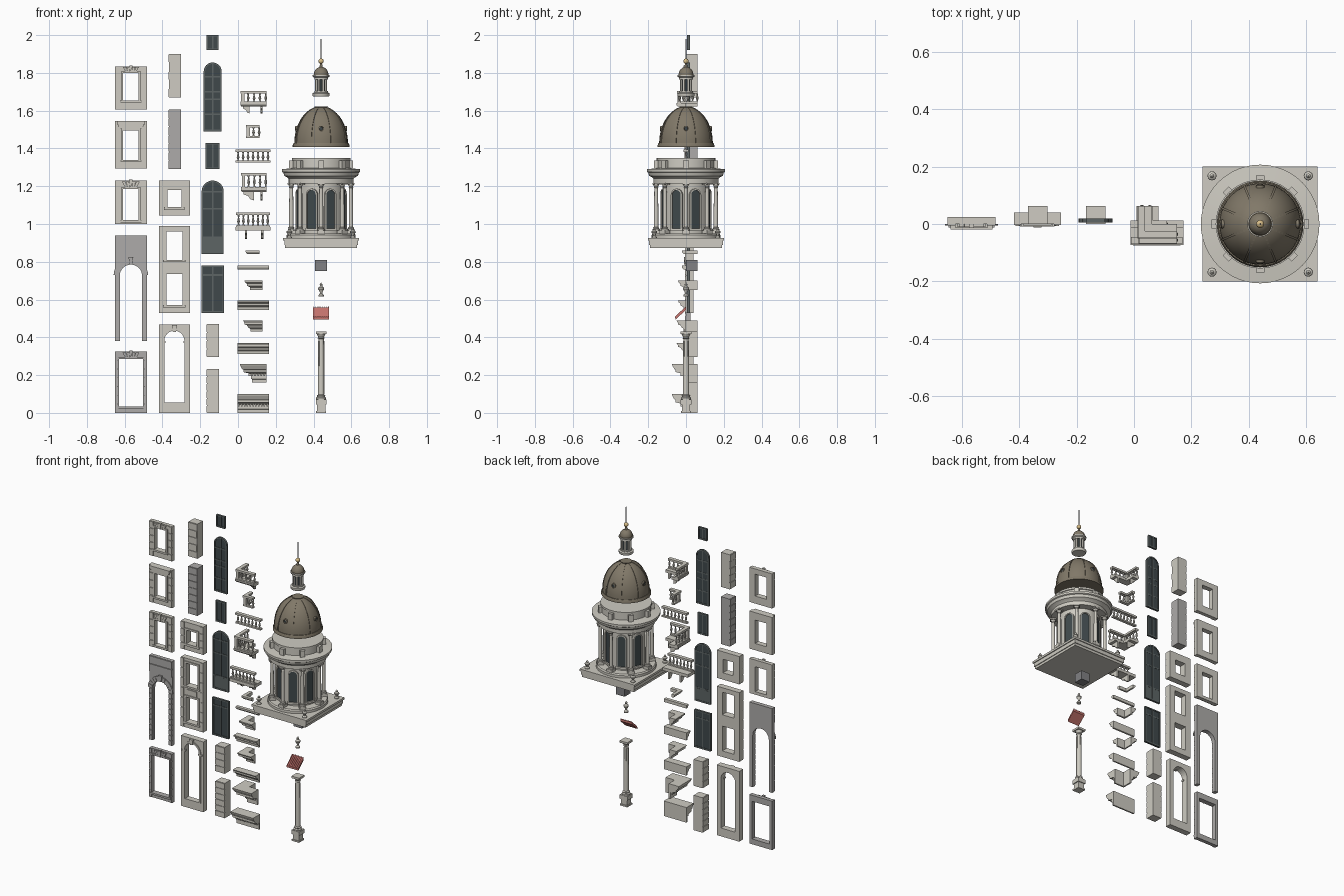
import bpy, bmesh, math
from mathutils import Matrix, Vector
from math import pi, sin, cos, radians

if "Cube" in bpy.data.objects:
    bpy.data.objects.remove(bpy.data.objects["Cube"])

COL = {'stone': (.62, .60, .54), 'grey': (.42, .41, .40), 'glass': (.05, .065, .07), 'frame': (.11, .13, .13),
       'bronze': (.22, .19, .14), 'red': (.58, .18, .16), 'gold': (.70, .52, .25), 'slate': (.22, .22, .23)}
MATS = {}
for k, c in COL.items():
    MATS[k] = bpy.data.materials.new(k)
    MATS[k].diffuse_color = (*c, 1)
KEYS = list(COL)
I4 = Matrix.Identity(4)

def face(bm, vs, mat, smooth=False):
    f = bm.faces.new(vs)
    f.material_index = KEYS.index(mat)
    f.smooth = smooth

def loft(bm, rings, mat, closed=False, smooth=False):
    vr = [[bm.verts.new(p) for p in r] for r in rings]
    n = len(vr[0])
    for a, b in zip(vr, vr[1:]):
        for i in range(n):
            j = (i + 1) % n
            face(bm, (a[i], a[j], b[j], b[i]), mat, smooth)
    face(bm, vr[0], mat)
    face(bm, vr[-1], mat)

def prism(bm, pts, y0, y1, mat='stone', M=I4):
    loft(bm, [[M @ Vector((x, y, z)) for x, z in pts] for y in (y0, y1)], mat)

def box(bm, x0, x1, y0, y1, z0, z1, mat='stone', M=I4):
    prism(bm, [(x0, z0), (x1, z0), (x1, z1), (x0, z1)], y0, y1, mat, M)

def lathe(bm, prof, M=I4, n=32, mat='stone'):
    loft(bm, [[M @ Vector((r * cos(2 * pi * i / n), r * sin(2 * pi * i / n), z)) for i in range(n)]
              for r, z in prof], mat, smooth=True)

def at(x, y, z, a=0):
    return Matrix.Translation((x, y, z)) @ Matrix.Rotation(radians(a), 4, 'Z')

def finish(name, bm):
    bmesh.ops.recalc_face_normals(bm, faces=bm.faces)
    for e in bm.edges:
        e.smooth = e.is_manifold and e.calc_face_angle(0) < radians(35)
    me = bpy.data.meshes.new(name)
    bm.to_mesh(me)
    bm.free()
    for k in KEYS:
        me.materials.append(MATS[k])
    bpy.context.collection.objects.link(bpy.data.objects.new(name, me))

def opening(cx, w, z0, z1, arch):
    h = w / 2
    if not arch:
        return [(cx - h, z0), (cx - h, z1), (cx + h, z1), (cx + h, z0)]
    return [(cx - h, z0)] + [(cx - h * cos(pi * i / 16), z1 - h + h * sin(pi * i / 16)) for i in range(17)] + [(cx + h, z0)]

def surround(bm, cx, w, z0, z1, t, y0, y1, arch=False, mat='stone'):
    prism(bm, opening(cx, w + 2 * t, z0, z1 + t, arch) + opening(cx, w, z0, z1, arch)[::-1], y0, y1, mat)

def panel(bm, cx, W, z0, z1, w, o0, o1, d, arch=False, mat='stone'):
    prism(bm, opening(cx, W, o0, z1, False) + opening(cx, w, o0, o1, arch)[::-1], 0, d, mat)
    if o0 > z0:
        box(bm, cx - W / 2, cx + W / 2, 0, d, z0, o0, mat)

def courses(bm, x0, x1, z0, z1, n, y0, y1, mat='stone', gap=.004, inset=0):
    h = (z1 - z0) / n
    for i in range(n):
        e = inset * (i % 2)
        box(bm, x0 + e, x1 - e, y0, y1, z0 + i * h + gap / 2, z0 + (i + 1) * h - gap / 2, mat)

def fan(bm, cx, zc, r0, r1, spread, n, y0, y1, mat='stone', flat=False):
    for i in range(n):
        a, b = [radians(-spread + 2 * spread * (i + q) / n) for q in (.04, .96)]
        k = 1.1 if i == n // 2 else 1
        P = lambda r, t: (cx + r * (math.tan(t) if flat else sin(t)), zc + r * (1 if flat else cos(t)))
        prism(bm, [P(r0, a), P(r1 * k, a), P(r1 * k, b), P(r0, b)], y0 - .004 * (k > 1), y1, mat)

# Column A: rusticated window bays
A, W = -.567, .168
for name, z0, z1, w, o0, o1, arch, mat, n in (
        ('ground_window_bay', 0, .325, .128, .035, .285, 0, 'grey', 7),
        ('tall_arch_bay', .38, .94, .118, .38, .785, 1, 'grey', 10),
        ('keystone_window_bay', 1.0, 1.23, .082, 1.02, 1.185, 0, 'stone', 5),
        ('cornice_window_bay', 1.295, 1.545, .082, 1.34, 1.495, 0, 'stone', 5),
        ('upper_window_bay', 1.605, 1.835, .082, 1.655, 1.80, 0, 'stone', 5)):
    bm = bmesh.new()
    panel(bm, A, W, z0, z1, w, o0, o1, .025, arch, mat)
    top = o1 - w / 2 if arch else z1
    for s in (-1, 1):
        xs = sorted((A + s * W / 2, A + s * (w / 2 + .002 + (.012 if w < .1 else 0))))
        courses(bm, *xs, z0, top, n, -.006, 0, mat)
    if arch:
        fan(bm, A, top, .061, .092, 88, 11, -.006, 0, mat)
        courses(bm, A - W / 2, A + W / 2, .835, .94, 2, -.006, 0, mat)
    else:
        surround(bm, A, w, o0, o1, .01, -.008, .002, False, mat)
        if z0 != 1.295:
            fan(bm, A, o1 - .05, .052, .05 + (z1 - o1) * .9, 28, 5, -.01, 0, mat, True)
        box(bm, A - w / 2 - .016, A + w / 2 + .016, -.012, .02, o0 - .012, o0, mat)
    if z0 == 1.295:
        for k, (za, zb) in enumerate(((1.505, 1.515), (1.515, 1.527), (1.527, 1.545))):
            box(bm, A - .062 - .006 * k, A + .062 + .006 * k, -.01 - .005 * k, .02, za, zb)
    finish(name, bm)

# Column B: smooth window bays
B, W = -.337, .165
bm = bmesh.new()
panel(bm, B, W, 0, .467, .106, .055, .435, .04, True)
surround(bm, B, .106, .055, .435, .012, -.006, .002, True)
fan(bm, B, .38, .05, .078, 10, 1, -.008, 0)
for s in (-1, 1):
    box(bm, B + s * .062 - .014, B + s * .062 + .014, -.007, .01, .37, .38)
finish('arched_window_bay', bm)

bm = bmesh.new()
panel(bm, B, W, .53, .765, .085, .57, .735, .04)
panel(bm, B, W, .765, .99, .085, .81, .96, .04)
for o0, o1 in ((.57, .735), (.81, .96)):
    surround(bm, B, .085, o0, o1, .012, -.006, .002)
    box(bm, B - .06, B + .06, -.008, .01, o0 - .012, o0)
for s in (-1, 1):
    courses(bm, B + s * .072 - .0105, B + s * .072 + .0105, .53, .99, 7, -.004, 0)
box(bm, B - .035, B + .035, -.006, 0, .752, .787)
finish('double_window_bay', bm)

bm = bmesh.new()
panel(bm, B, W, 1.045, 1.23, .075, 1.09, 1.18, .04)
surround(bm, B, .075, 1.09, 1.18, .012, -.006, .002)
box(bm, B - .055, B + .055, -.008, .01, 1.075, 1.09)
for s in (-1, 1):
    courses(bm, B + s * .07 - .0125, B + s * .07 + .0125, 1.045, 1.23, 4, -.004, 0)
finish('attic_window_bay', bm)

# Quoin piers
for name, cx, z0, z1, n, mat, ins in (('tall_quoin', -.335, 1.29, 1.605, 7, 'grey', 0), ('upper_quoin', -.335, 1.67, 1.90, 5, 'stone', .003),
                                      ('lower_quoin', -.134, 0, .232, 6, 'stone', 0), ('short_quoin', -.134, .295, .47, 4, 'stone', 0)):
    bm = bmesh.new()
    box(bm, cx - .03, cx + .034, .004, .062, z0, z1, mat)
    courses(bm, cx - .034, cx + .034, z0, z1, n, 0, .062, mat, .005, ins)
    finish(name, bm)

# Column C: dark glazed doors and windows
for name, w, z0, z1, arch, bars in (
        ('glazed_door', .119, .53, .78, 0, (.73,)), ('large_arched_window', .117, .84, 1.23, 1, (.93, 1.08, 1.17)),
        ('casement', .074, 1.29, 1.43, 0, ()), ('tall_arched_window', .095, 1.49, 1.855, 1, (1.58, 1.66, 1.70, 1.78)),
        ('small_casement', .064, 1.92, 2.0, 0, ())):
    bm = bmesh.new()
    C = -.134
    prism(bm, opening(C, w - .004, z0, z1 - .002, arch), .011, .017, 'glass')
    surround(bm, C, w - .016, z0, z1 - .008, .008, .006, .02, arch, 'frame')
    box(bm, C - w / 2, C + w / 2, .006, .02, z0, z0 + .01, 'frame')
    box(bm, C - .004, C + .004, .007, .019, z0, z1 - .004, 'frame')
    for zb in bars:
        box(bm, C - w / 2 + .004, C + w / 2 - .004, .008, .018, zb - .004, zb + .004, 'frame')
    if name.startswith('large'):
        box(bm, C - w / 2 + .006, C + w / 2 - .006, .009, .018, .84, .925, 'frame')
    finish(name, bm)

# Column D: straight and corner cornices, profile = (projection, height)
def sweep(bm, prof, z, x1, x0=None, xw=None, y1=.062, mat='stone'):
    if xw is None:
        rings = [[(x, -p, z + h) for p, h in prof] for x in (x0, x1)]
    else:
        rings = [[(x1, -p, z + h) for p, h in prof], [(xw - p, -p, z + h) for p, h in prof], [(xw - p, y1, z + h) for p, h in prof]]
    loft(bm, rings, mat)

BIG = [(0, 0), (.01, 0), (.01, .018), (.014, .02), (.014, .045), (.03, .05), (.055, .056), (.055, .068), (.062, .072), (.072, .09), (.075, .1), (0, .1)]
MID = [(0, 0), (.01, 0), (.012, .015), (.022, .022), (.03, .034), (.043, .038), (.043, .047), (.05, .058), (0, .058)]
LOW = [(0, 0), (.012, 0), (.014, .015), (.028, .022), (.03, .034), (.04, .04), (.042, .05), (0, .05)]
BAND = [(0, 0), (.012, 0), (.018, .007), (.022, .013), (.022, .021), (0, .021)]
for nm, prof, zs, zc, xw, xe in (('main_cornice', BIG, 0, .16, .084, .15), ('middle_cornice', MID, .312, .43, .077, .13),
                                 ('lower_cornice', LOW, .546, .65, .077, .13), ('string_course', BAND, .758, .84, .062, .115)):
    bm = bmesh.new()
    sweep(bm, prof, zs, .163, x0=-.003)
    if prof is BIG:
        for i in range(11):
            box(bm, .001 + i * .015, .009 + i * .015, -.028, -.01, zs + .034, zs + .05)
    finish(nm, bm)
    bm = bmesh.new()
    sweep(bm, prof, zc, xe, xw=xw)
    if prof is BIG:
        for i in range(5):
            box(bm, .07 + i * .016, .079 + i * .016, -.028, -.01, zc + .034, zc + .05)
            box(bm, xw - .028, xw - .01, -.012 + i * .016, -.004 + i * .016, zc + .034, zc + .05)
    finish(nm + '_corner', bm)

# Balustrades and balconies
BAL = [(.005, 0), (.005, .08), (.003, .14), (.0075, .38), (.006, .52), (.003, .8), (.005, .88), (.005, 1)]
def baluster(bm, x, y, z, h):
    lathe(bm, [(r, t * h) for r, t in BAL], at(x, y, z), 8)

def rails(bm, x0, x1, y, z, h, n, post=False):
    box(bm, x0, x1, y - .012, y + .012, z + h - .013, z + h)
    box(bm, x0, x1, y - .01, y + .01, z, z + .01)
    for i in range(n):
        baluster(bm, x0 + (x1 - x0) * (i + .5) / n, y, z + .01, h - .023)

def corner_rails(bm, xl, x1, yf, y1, z, h, n):
    rails(bm, xl - .012, x1, yf, z, h, 0)
    for za, zb, t in ((z + h - .013, z + h, .012), (z, z + .01, .01)):
        box(bm, xl - t, xl + t, yf, y1, za, zb)
    box(bm, xl - .009, xl + .009, yf - .009, yf + .009, z, z + h)
    for i in range(1, n + 1):
        baluster(bm, xl + (x1 - xl) * (i - .1) / n, yf, z + .01, h - .023)
        baluster(bm, xl, yf + (y1 - yf) * (i - .1) / n, z + .01, h - .023)

def bracket(bm, x, y, z, L, h, a=0):
    prism(bm, [(0, 0), (.35 * L, .12 * h), (.55 * L, .5 * h), (L, .7 * h), (L, h), (0, h)], -.006, .006, 'stone', at(x, y, z, a - 90))

bm = bmesh.new()
box(bm, -.013, .172, -.073, 0, .965, .985)
rails(bm, -.01, .17, -.058, .983, .077, 7)
for x in (.042, .128):
    bracket(bm, x, 0, .92, .06, .045)
finish('balcony', bm)
bm = bmesh.new()
rails(bm, -.013, .172, 0, 1.325, .07, 7)
finish('balustrade', bm)
bm = bmesh.new()
corner_rails(bm, .055, .115, 0, .062, 1.455, .07, 2)
finish('balustrade_corner', bm)
for nm, xw, p, zb, zs, top in (('balcony_corner', .085, .07, 1.125, 1.17, 1.27), ('small_balcony_corner', .062, .05, 1.585, 1.622, 1.705)):
    bm = bmesh.new()
    sweep(bm, [(0, 0), (p - .006, 0), (p, .008), (p, .018), (0, .018)], zs, .15, xw=xw)
    corner_rails(bm, xw - p + .014, .15, -p + .014, .062, zs + .017, top - zs - .017, 4)
    bracket(bm, .125, 0, zb, p - .015, zs - zb)
    bracket(bm, xw, .035, zb, p - .015, zs - zb, -90)
    finish(nm, bm)

# Column E: engaged column, tile roof, urn, plain block
X = .44
def column(bm, M, H, r, n=16):
    w = r * 1.7
    box(bm, -w, w, -w, w, 0, .07 * H, 'stone', M)
    lathe(bm, [(q * r, t * H) for q, t in ((1.6, .07), (1.6, .09), (1.25, .105), (1.4, .12), (1, .135), (1, .5), (.85, .9),
          (1.1, .91), (.9, .925), (1.4, .965))], M, n)
    box(bm, -w, w, -w, w, .965 * H, H, 'stone', M)

bm = bmesh.new()
box(bm, X - .027, X + .027, -.027, .027, 0, .01)
box(bm, X - .022, X + .022, -.022, .022, .01, .05)
column(bm, at(X, 0, .045), .385, .0165, 16)
for s in range(8):
    box(bm, .0145, .0168, -.002, .002, .1, .38, 'stone', at(X, 0, 0, 45 * s))
finish('column', bm)
bm = bmesh.new()
sweep(bm, [(0, .05), (.055, 0), (.055, .012), (0, .064)], .495, .483, x0=.396, mat='red')
for i in range(8):
    x = .399 + i * .0111
    sweep(bm, [(0, .06), (.057, .008), (.058, .015), (0, .069)], .495, x + .004, x0=x, mat='red')
finish('tile_roof', bm)

URN = [(0, 0), (.014, 0), (.014, .008), (.006, .018), (.007, .026), (.016, .04), (.015, .048), (.006, .056), (.008, .064), (0, .076)]
bm = bmesh.new()
lathe(bm, URN, at(X, 0, .615), 16)
finish('urn', bm)
bm = bmesh.new()
box(bm, .408, .471, 0, .062, .75, .81, 'slate')
finish('plain_block', bm)

# Drum: square base, colonnade, arched windows, entablature, attic
bm = bmesh.new()
for h, z0, z1 in ((.19, .872, .888), (.195, .888, .912), (.201, .912, .926)):
    box(bm, X - h, X + h, -h, h, z0, z1)
lathe(bm, [(.182, .925), (.182, .942), (.176, .95), (.125, .95), (.125, 1.215), (.172, 1.215), (.172, 1.24), (.18, 1.247), (.195, 1.255),
           (.2, 1.272), (.207, 1.276), (.207, 1.29), (.15, 1.296), (.15, 1.335), (.155, 1.337), (.155, 1.35), (.13, 1.35)], at(X, 0, 0), 48)
for k in range(8):
    column(bm, at(X, 0, .948, 45 * k) @ at(.158, 0, 0), .27, .0115, 12)
    box(bm, .14, .17, -.015, .015, 1.292, 1.335, 'stone', at(X, 0, 0, 45 * k))
    M = at(X, 0, 0, 45 * k + 22.5)
    prism(bm, opening(0, .05, .975, 1.18, True), -.128, -.11, 'glass', M)
    prism(bm, opening(0, .064, .965, 1.187, True) + opening(0, .05, .965, 1.18, True)[::-1], -.134, -.11, 'stone', M)
    box(bm, -.035, .035, -.136, -.11, .962, .975, 'stone', M)
for sx in (-1, 1):
    for sy in (-1, 1):
        lathe(bm, [(r, z * .75) for r, z in URN], at(X + sx * .168, sy * .168, .925), 12)
finish('drum', bm)

# Ribbed dome with round vents
bm = bmesh.new()
arc = lambda k, c: [(.142 * cos(t) * k + c, 1.428 + .195 * sin(t)) for t in [radians(76) * i / 14 for i in range(15)]]
lathe(bm, [(.13, 1.408), (.151, 1.408), (.151, 1.416), (.146, 1.428)] + arc(1, 0) + [(.036, 1.622), (0, 1.622)], at(X, 0, 0), 40, 'bronze')
for k in range(8):
    prism(bm, arc(1, .004) + arc(.97, 0)[::-1], -.004, .004, 'bronze', at(X, 0, 0, 45 * k + 22.5))
for k in range(4):
    M = at(X, 0, 1.505, 90 * k) @ Matrix.Translation((.118, 0, 0)) @ Matrix.Rotation(pi / 2, 4, 'Y')
    lathe(bm, [(.015, -.01), (.015, .017), (.01, .019), (.009, .014)], M, 16, 'bronze')
    lathe(bm, [(.009, 0), (.009, .015)], M, 12, 'glass')
finish('dome', bm)

# Lantern with small dome, gilt ball and spire
bm = bmesh.new()
L = at(X, 0, 0)
lathe(bm, [(0, 1.675), (.042, 1.675), (.045, 1.68), (.045, 1.692), (.036, 1.697), (.036, 1.703), (0, 1.703)], L, 24)
lathe(bm, [(.025, 1.70), (.025, 1.775)], L, 16, 'glass')
for k in range(8):
    box(bm, .023, .033, -.005, .005, 1.70, 1.77, 'stone', at(X, 0, 0, 45 * k + 22.5))
lathe(bm, [(.036, 1.765), (.036, 1.775), (.045, 1.78), (.045, 1.788), (.02, 1.788)], L, 24)
lathe(bm, [(.042, 1.788)] + [(.039 * cos(t), 1.79 + .042 * sin(t)) for t in [radians(11 * i) for i in range(8)]] +
      [(.006, 1.845), (.005, 1.85)], L, 24, 'bronze')
lathe(bm, [(.014 * sin(pi * i / 10), 1.862 - .014 * cos(pi * i / 10)) for i in range(11)], L, 16, 'gold')
lathe(bm, [(.003, 1.87), (.0025, 1.98)], L, 8, 'slate')
finish('lantern', bm)

for m in bpy.data.materials:
    if m.users and not m.is_grease_pencil:
        m.use_nodes = True
        m.node_tree.nodes["Principled BSDF"].inputs["Base Color"].default_value = m.diffuse_color
